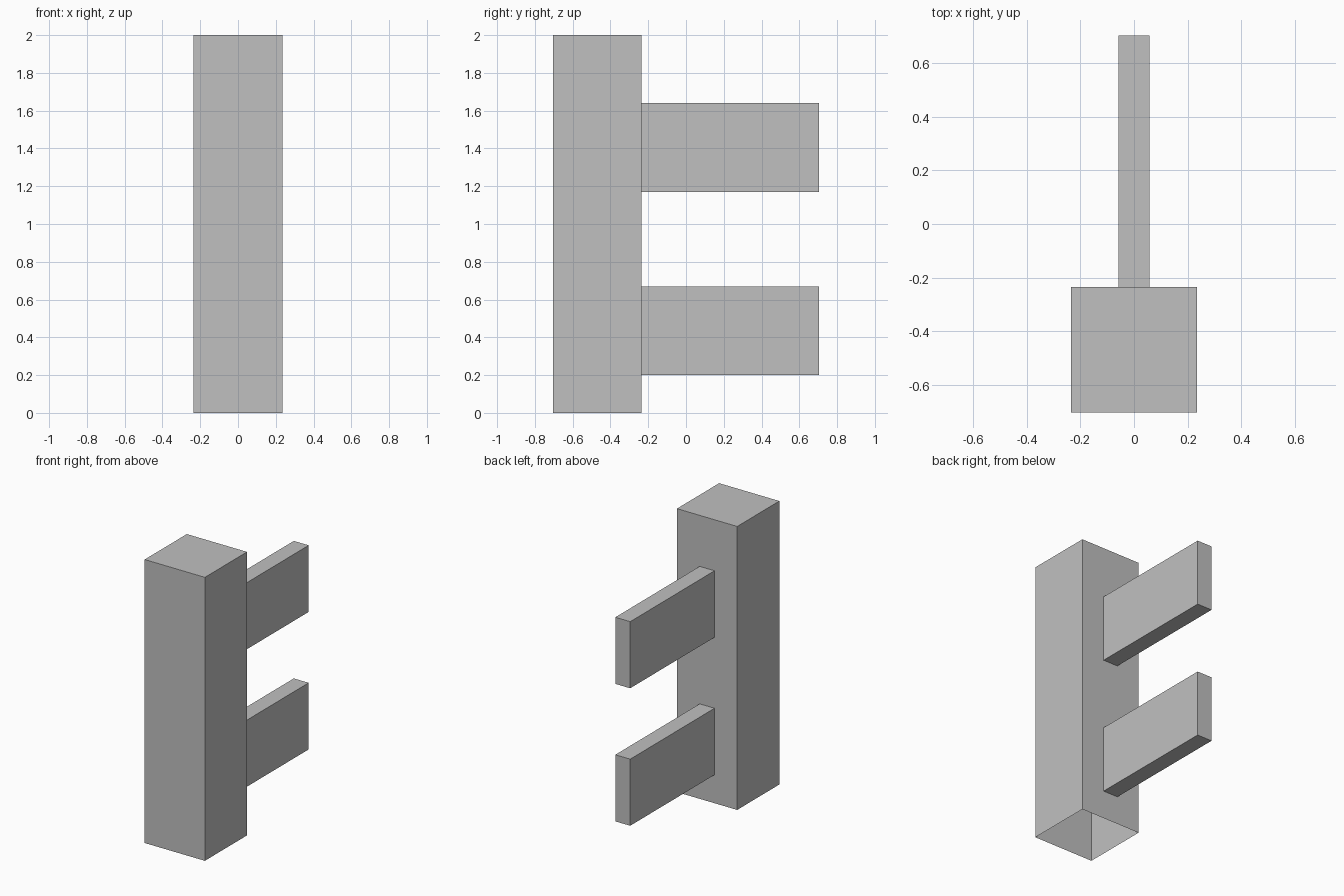
import bpy, bmesh
from mathutils import Vector

if "Cube" in bpy.data.objects:
    bpy.data.objects.remove(bpy.data.objects["Cube"])

grey = bpy.data.materials.new("plain_grey")
grey.diffuse_color = (0.53, 0.53, 0.53, 1)
grey.use_nodes = True
grey.node_tree.nodes["Principled BSDF"].inputs["Base Color"].default_value = grey.diffuse_color


def open_box(name, lo, hi, open_dir):
    """Box between two corners, with the hidden side facing open_dir left out."""
    lo, hi = Vector(lo), Vector(hi)
    size, mid = hi - lo, (lo + hi) / 2
    bm = bmesh.new()
    bmesh.ops.create_cube(bm, size=1)
    bm.normal_update()
    hidden = [f for f in bm.faces if f.normal.dot(Vector(open_dir)) > 0.9]
    bmesh.ops.delete(bm, geom=hidden, context='FACES')
    for v in bm.verts:
        v.co = v.co * size + mid
    mesh = bpy.data.meshes.new(name)
    bm.to_mesh(mesh)
    bm.free()
    mesh.materials.append(grey)
    obj = bpy.data.objects.new(name, mesh)
    bpy.context.collection.objects.link(obj)
    return obj


# Square post, open underneath
open_box("post", (-0.235, -0.705, 0), (0.235, -0.235, 2), (0, 0, -1))

# Two flat rails running back from the post
for name, z in (("lower_rail", 0.20), ("upper_rail", 1.17)):
    open_box(name, (-0.058, -0.235, z), (0.058, 0.705, z + 0.47), (0, -1, 0))
